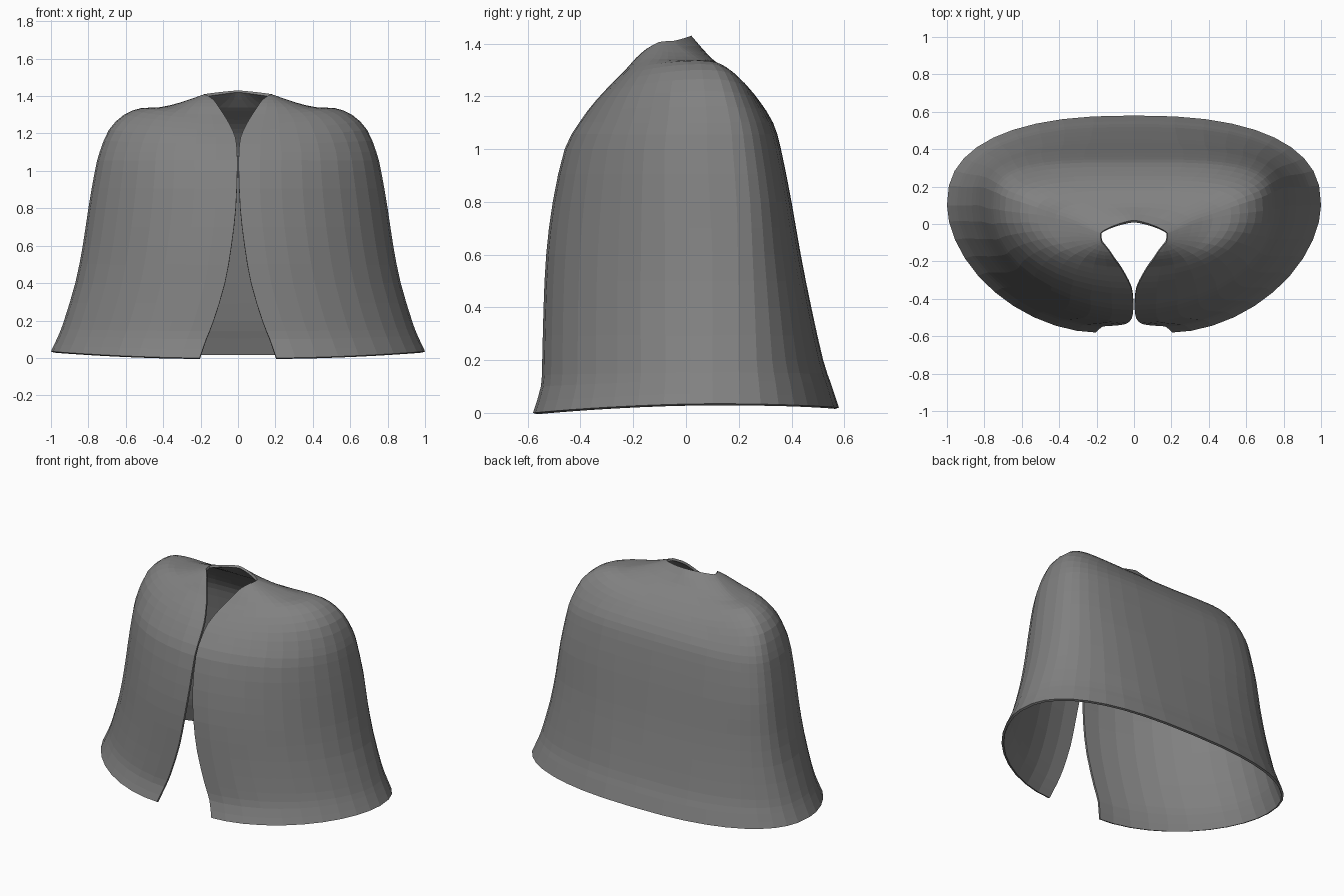
import bpy, bmesh
from math import sin, cos, pi

cube = bpy.data.objects.get("Cube")
if cube:
    bpy.data.objects.remove(cube)

# Horizontal loops of the left half, hem to collar:
# opening x, half width, front y, side y, back y, front z, side z, back z,
# roundness of the front and of the back (lower is squarer)
loops = [
    (.205, 1.0, -.58, .10, .58, .0, .035, .02, 1.11, .82),
    (.17, .96, -.55, .10, .55, .10, .12, .11, 1.1, .8),
    (.13, .93, -.545, .10, .52, .2, .2, .2, 1.1, .78),
    (.07, .87, -.54, .10, .475, .4, .4, .4, 1.08, .72),
    (.035, .83, -.53, .10, .435, .6, .6, .6, 1.07, .67),
    (.012, .80, -.505, .09, .40, .8, .8, .8, 1.06, .6),
    (.004, .765, -.46, .08, .36, 1.0, 1.0, 1.0, 1.03, .57),
    (.005, .74, -.405, .08, .33, 1.1, 1.1, 1.1, 1.0, .56),
    (.014, .69, -.345, .07, .28, 1.18, 1.22, 1.18, 1.0, .57),
    (.045, .61, -.28, .06, .235, 1.25, 1.30, 1.235, 1.0, .6),
    (.075, .52, -.23, .05, .18, 1.3, 1.335, 1.285, 1.0, .67),
    (.105, .42, -.19, .03, .13, 1.345, 1.34, 1.32, 1.0, .8),
    (.13, .31, -.15, .0, .09, 1.38, 1.365, 1.35, 1.0, .95),
    (.165, .18, -.105, -.05, .02, 1.405, 1.41, 1.43, 1.0, 1.5),
]


def refine(rows):
    """Insert a smooth halfway loop between neighbouring loops."""
    out = []
    for i in range(len(rows) - 1):
        a, b = rows[max(i - 1, 0)], rows[i]
        c, d = rows[i + 1], rows[min(i + 2, len(rows) - 1)]
        out += [b, tuple((9 * (q + r) - p - s) / 16 for p, q, r, s in zip(a, b, c, d))]
    return out + [rows[-1]]


def loop_points(row, columns=10):
    """Rounder quarter at the front, squarer quarter round the back."""
    edge, width, front, side, back, z_front, z_side, z_back, round_front, round_back = row
    points = []
    for i in range(columns):
        t = i / columns
        a = t * pi / 2
        points.append((edge + (width - edge) * sin(a) ** round_front,
                       side + (front - side) * cos(a) ** round_front,
                       z_front + (z_side - z_front) * t * t * (3 - 2 * t)))
    for i in range(columns + 1):
        t = i / columns
        a = t * pi / 2
        x = width * cos(a) ** round_back if i < columns else 0
        points.append((x, side + (back - side) * sin(a) ** round_back,
                       z_side + (z_back - z_side) * t * t * (3 - 2 * t)))
    return points


# Cloth of the left half
bm = bmesh.new()
grid = [[bm.verts.new(p) for p in loop_points(row)] for row in refine(loops)]
for low, high in zip(grid, grid[1:]):
    for i in range(len(low) - 1):
        bm.faces.new((low[i], low[i + 1], high[i + 1], high[i]))
mesh = bpy.data.meshes.new("cape")
bm.to_mesh(mesh)
bm.free()
cape = bpy.data.objects.new("cape", mesh)
bpy.context.collection.objects.link(cape)

# Mirrored right half and cloth thickness
mirror = cape.modifiers.new("mirror", "MIRROR")
mirror.merge_threshold = .001
shell = cape.modifiers.new("thickness", "SOLIDIFY")
shell.thickness = .015
shell.offset = -1

# Grey cloth
grey = bpy.data.materials.new("grey cloth")
grey.use_nodes = True
colour = (.22, .22, .22, 1)
grey.diffuse_color = colour
grey.node_tree.nodes["Principled BSDF"].inputs["Base Color"].default_value = colour
mesh.materials.append(grey)
